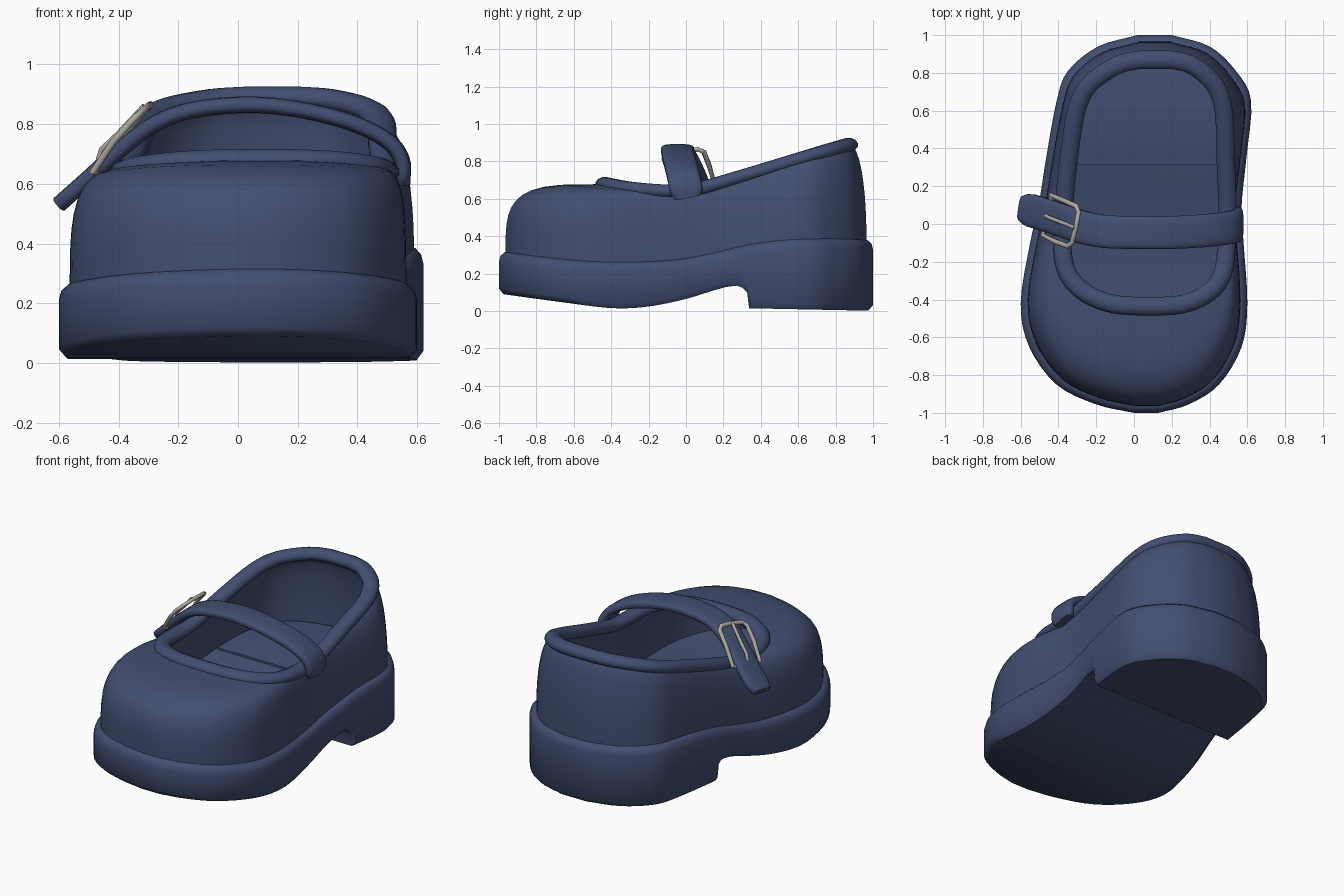
import bpy, bmesh, math
from mathutils import Vector

if "Cube" in bpy.data.objects:
    bpy.data.objects.remove(bpy.data.objects["Cube"])


def material(name, rgb, rough, metal=0.0):
    m = bpy.data.materials.new(name)
    m.use_nodes = True
    m.diffuse_color = (*rgb, 1)
    node = m.node_tree.nodes["Principled BSDF"]
    node.inputs["Base Color"].default_value = (*rgb, 1)
    node.inputs["Roughness"].default_value = rough
    node.inputs["Metallic"].default_value = metal
    return m


NAVY = material("navy leather", (0.055, 0.078, 0.168), 0.5)
STEEL = material("buckle grey", (0.42, 0.40, 0.36), 0.4)


def finish(name, bm, mat, angle=40):
    bmesh.ops.recalc_face_normals(bm, faces=bm.faces)
    me = bpy.data.meshes.new(name)
    bm.to_mesh(me)
    bm.free()
    me.materials.append(mat)
    ob = bpy.data.objects.new(name, me)
    bpy.context.collection.objects.link(ob)
    bpy.ops.object.select_all(action='DESELECT')
    ob.select_set(True)
    bpy.context.view_layer.objects.active = ob
    bpy.ops.object.shade_smooth_by_angle(angle=math.radians(angle))
    return ob


def spline(pts, steps):
    """Catmull-Rom samples through a list of tuples."""
    pts = [Vector(p) for p in pts]
    ext = [2 * pts[0] - pts[1]] + pts + [2 * pts[-1] - pts[-2]]
    out = []
    for a, b, c, d in zip(ext, ext[1:], ext[2:], ext[3:]):
        for k in range(steps):
            t = k / steps
            out.append(0.5 * (2 * b + (c - a) * t + (2 * a - 5 * b + 4 * c - d) * t * t
                              + (3 * b - a - 3 * c + d) * t ** 3))
    return out + [pts[-1]]


def curve(table, steps=8):
    return [tuple(p) for p in spline([(a, b, 0) for a, b in table], steps)]


def height(table, y):
    for p, q in zip(table, table[1:]):
        if y <= q[0]:
            f = max(0, (y - p[0]) / (q[0] - p[0]))
            return p[1] + f * (q[1] - p[1])
    return table[-1][1]


# Outlines as rows of (y, left x, right x), toe to heel
SOLE = spline([(-1.0, 0, .13), (-.955, -.2, .29), (-.85, -.41, .45), (-.65, -.555, .57),
               (-.42, -.6, .60), (-.1, -.55, .58), (.1, -.505, .57), (.35, -.465, .595),
               (.65, -.41, .62), (.81, -.35, .54), (.94, -.19, .4), (1.0, .02, .2)], 4)
RIM = spline([(-.435, .02, .14), (-.425, -.1, .25), (-.39, -.21, .35), (-.33, -.3, .43),
              (-.24, -.36, .475), (-.1, -.38, .49), (.1, -.37, .495), (.35, -.345, .485),
              (.6, -.305, .475), (.74, -.235, .425), (.84, -.09, .31), (.87, .03, .2)], 4)

# Heights along the shoe
SOLE_TOP = curve([(-1, .315), (-.8, .29), (-.55, .267), (-.3, .262), (-.05, .275), (.15, .31),
                  (.35, .355), (.55, .38), (.8, .387), (1, .38)])
SOLE_BOTTOM = curve([(-1, .09), (-.7, .05), (-.4, .015), (-.2, .025), (0, .065), (.15, .11),
                     (.25, .135), (.3, .13), (.335, .1)]) + [(.345, .015), (1, .002)]
RIM_TOP = curve([(-.44, .68), (-.3, .655), (-.1, .64), (.05, .65), (.25, .705), (.5, .78),
                 (.7, .84), (.88, .892)])
BLUNT = [(-1, .5), (-.3, .6), (.3, .9), (1, .9)]


def inset(rows, d):
    out = []
    for y, l, r in rows:
        mid, half = (l + r) / 2, (r - l) / 2
        half *= 1 - d / .58
        out.append(Vector((y * (1 - d), mid - half, mid + half)))
    return out


def ring(rows, zs):
    left = [(l, y, z) for (y, l, r), z in zip(rows, zs)]
    right = [(r, y, z) for (y, l, r), z in zip(rows, zs)]
    return left + right[::-1]


def loft(name, rings, mat, angle=40):
    """Skin a stack of outline rings, closing both ends with cross strips."""
    bm = bmesh.new()
    loops = [[bm.verts.new(p) for p in r] for r in rings]
    n = len(loops[0])
    for a, b in zip(loops, loops[1:]):
        for i in range(n):
            j = (i + 1) % n
            bm.faces.new((a[i], a[j], b[j], b[i]))
    for lp in (loops[0], loops[-1]):
        for i in range(n // 2 - 1):
            bm.faces.new((lp[i], lp[i + 1], lp[n - 2 - i], lp[n - 1 - i]))
    return finish(name, bm, mat, angle)


def frames(pts, ref, closed):
    n = len(pts)
    for i, p in enumerate(pts):
        nxt = pts[(i + 1) % n] if closed else pts[min(i + 1, n - 1)]
        t = (nxt - (pts[i - 1] if closed else pts[max(i - 1, 0)])).normalized()
        side = (ref - ref.dot(t) * t).normalized()
        yield p, t, side, t.cross(side)


def sweep(name, pts, ref, wide, thick, mat, closed=False, power=1.0, sides=12, taper=()):
    """Sweep a rounded section along a path."""
    bm = bmesh.new()
    loops = []
    for i, (p, t, s, nrm) in enumerate(frames(pts, ref, closed)):
        k = min(i, len(pts) - 1 - i)
        w = wide * (taper[k] if k < len(taper) else 1)
        loop = []
        for q in range(sides):
            a = 2 * math.pi * (q + .5) / sides
            c, v = math.cos(a), math.sin(a)
            loop.append(bm.verts.new(p + s * w * math.copysign(abs(c) ** power, c)
                                     + nrm * thick * math.copysign(abs(v) ** power, v)))
        loops.append(loop)
    pairs = list(zip(loops, loops[1:])) + ([(loops[-1], loops[0])] if closed else [])
    for a, b in pairs:
        for i in range(sides):
            j = (i + 1) % sides
            bm.faces.new((a[i], a[j], b[j], b[i]))
    if not closed:
        bm.faces.new(loops[0])
        bm.faces.new(loops[-1])
    return finish(name, bm, mat, 50)


# Sole with stepped heel: extra rows keep the heel breast crisp
rows = list(SOLE)
for y in (.28, .31, .335, .346):
    i = next(i for i, r in enumerate(rows) if r[0] > y)
    a, b = rows[i - 1], rows[i]
    rows.insert(i, a.lerp(b, (y - a[0]) / (b[0] - a[0])))
top = [height(SOLE_TOP, r[0]) for r in rows]
low = [height(SOLE_BOTTOM, r[0]) for r in rows]
loft("sole", [ring(inset(rows, .025), low),
              ring(rows, [z + .03 for z in low]),
              ring(rows, [z - .05 for z in top]),
              ring(inset(rows, .008), [z - .02 for z in top]),
              ring(inset(rows, .03), top),
              ring(inset(rows, .06), top)], NAVY, 45)


# Upper: outer wall curving in to the opening, then inner wall down to the insole
def wall(base, rim, z_base, z_rim, angle):
    out, zs = [], []
    for b, r, z0, z1 in zip(base, rim, z_base, z_rim):
        p = height(BLUNT, b[0])
        f = 1 - max(0, math.cos(angle)) ** p
        g = math.sin(angle) ** p
        out.append(b.lerp(r, f))
        zs.append(z0 + (z1 - z0) * g)
    return ring(out, zs)


base, floor = inset(SOLE, .035), inset(SOLE, .095)
z_base = [height(SOLE_TOP, r[0]) - .02 for r in SOLE]
z_floor = [z + .06 for z in z_base]
z_rim = [height(RIM_TOP, r[0]) for r in RIM]
steps = [math.radians(90) * (k / 10) ** 1.3 for k in range(11)]
outer = [wall(base, RIM, z_base, z_rim, a) for a in steps]
inner = [wall(floor, inset(RIM, .025), z_floor, [z - .03 for z in z_rim], a) for a in steps[::-1]]
loft("upper", outer + inner, NAVY, 60)

# Heel pad on the insole
pad = [(r, z) for r, z in zip(inset(SOLE, .11), z_floor) if r[0] > .3]
pad_rows = [r for r, z in pad]
loft("heel_pad", [ring(pad_rows, [z - .01 for r, z in pad]),
                  ring(pad_rows, [z + .012 for r, z in pad])], NAVY)

# Rolled collar round the opening
collar = [Vector(p) for p in ring(RIM, z_rim)]
sweep("collar", collar, Vector((0, 0, 1)), .038, .05, NAVY, closed=True)

# Strap arching over the instep with a free tail
Y = Vector((0, 1, 0))
path = spline([(.55, .01, .605), (.548, -.005, .68), (.5, -.02, .745), (.38, -.035, .805),
               (.2, -.045, .85), (.03, -.045, .865), (-.15, -.04, .848), (-.28, -.015, .8),
               (-.4, .025, .71), (-.5, .058, .62), (-.595, .085, .535)], 4)
sweep("strap", path, Y, .088, .028, NAVY, power=.6, sides=16, taper=(.75, .93))

# Buckle frame and prong, laid in the strap's own directions
c, t, s, n = min(frames(path, Y, False), key=lambda f: abs(f[0].x + .37))
if n.z < 0:
    n = -n


def on_strap(a, b, h):
    return c + t * a + s * b + n * h


frame = [on_strap(*p) for p in ((.12, .11, .0), (.0, .112, .035), (-.1, .11, .05), (-.125, .085, .052),
                                (-.13, 0, .054), (-.125, -.085, .052), (-.1, -.11, .05),
                                (0, -.112, .035), (.12, -.11, .0), (.125, 0, -.035))]
sweep("buckle_frame", frame, n, .012, .014, STEEL, closed=True, sides=8)
prong = [on_strap(*p) for p in ((.11, .0, .02), (.08, .0, .04), (0, 0, .045), (-.13, 0, .062))]
sweep("buckle_prong", prong, n, .01, .011, STEEL, sides=8)
